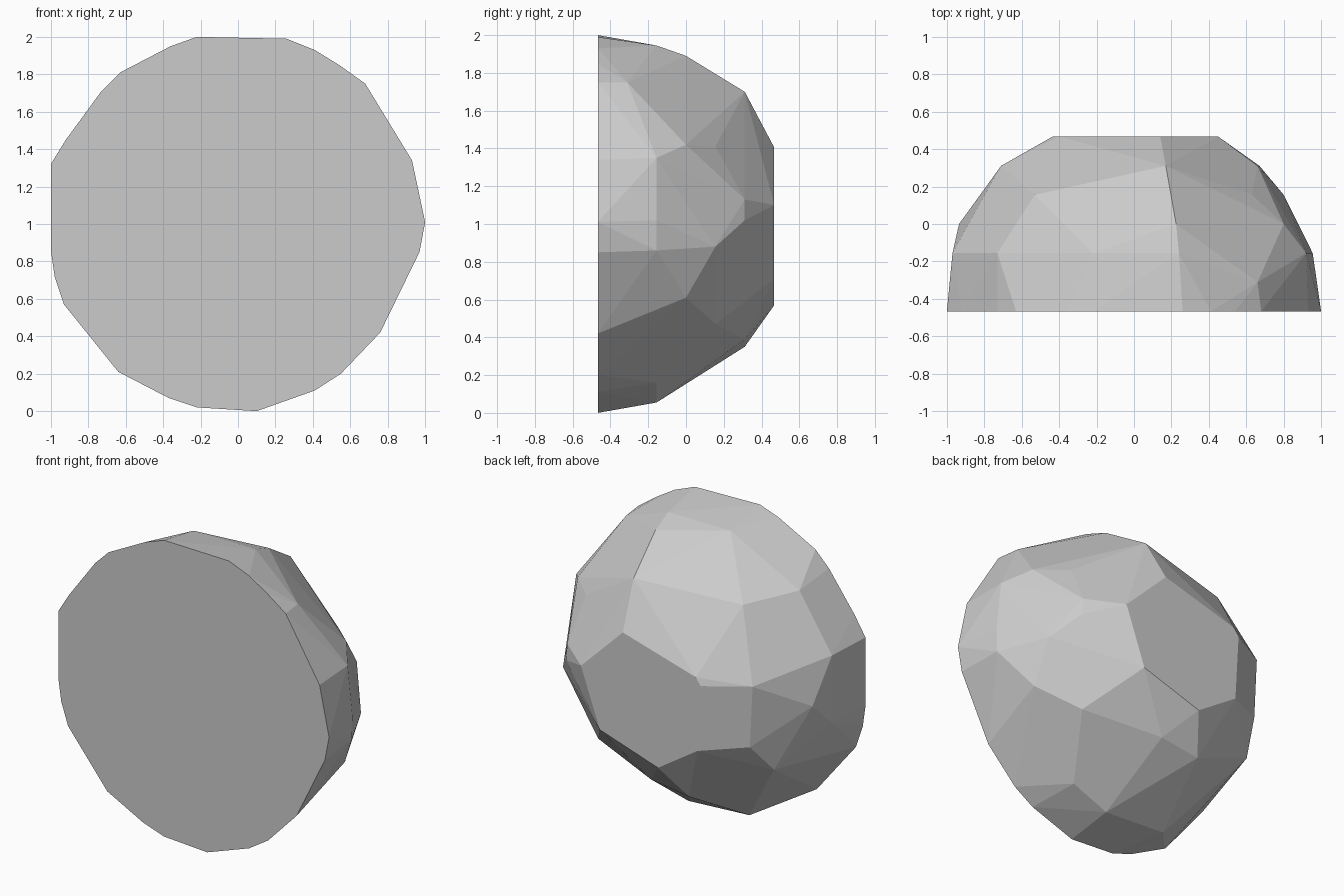
import bpy, bmesh, math

# Cross-sections of the cut boulder: depth y -> (x, z) corner points
front_rim = [(-0.22, 2.0), (0.26, 1.99), (0.41, 1.93), (0.54, 1.85), (0.68, 1.75),
             (0.93, 1.34), (1.0, 1.01), (0.97, 0.85), (0.76, 0.42), (0.55, 0.2),
             (0.41, 0.11), (0.1, 0.0), (-0.22, 0.02), (-0.37, 0.07), (-0.64, 0.21),
             (-0.93, 0.57), (-0.98, 0.72), (-1.0, 0.86), (-1.0, 1.32), (-0.92, 1.45),
             (-0.73, 1.71), (-0.63, 1.81), (-0.36, 1.95)]
upper_front = [(0.66, 1.75)]
shoulder = [(0.24, 1.945), (-0.22, 1.945), (-0.73, 1.68), (-0.97, 1.31), (-0.97, 0.86),
            (-0.36, 0.08), (0.09, 0.055), (0.345, 0.16), (0.95, 0.86), (0.955, 1.02),
            (0.92, 1.35), (0.82, 1.47)]
middle = [(0.225, 1.89), (-0.935, 1.02), (-0.51, 0.31), (0.79, 0.61), (0.80, 1.42)]
rear = [(-0.53, 1.65), (-0.76, 0.61), (0.54, 0.47), (0.80, 0.88), (0.63, 1.41)]
back_shoulder = [(0.17, 1.70), (-0.71, 1.21), (-0.69, 0.80), (-0.24, 0.35), (0.04, 0.39),
                 (0.67, 1.02), (0.66, 1.13)]
back_facet = [(0.45, 1.1), (0.14, 1.405), (-0.40, 1.25), (-0.435, 1.20), (-0.41, 0.76),
              (-0.12, 0.57), (0.31, 0.71)]
sections = [(-0.467, front_rim), (-0.311, upper_front), (-0.156, shoulder), (0.0, middle),
            (0.156, rear), (0.311, back_shoulder), (0.467, back_facet)]

# Wrap the sections in a faceted shell
bm = bmesh.new()
for y, ring in sections:
    for x, z in ring:
        bm.verts.new((x, y, z))
hull = bmesh.ops.convex_hull(bm, input=bm.verts)
loose = [v for v in bm.verts if not v.link_faces]
bmesh.ops.delete(bm, geom=loose, context='VERTS')

# Merge the flat front and back facets into single faces
bmesh.ops.dissolve_limit(bm, angle_limit=math.radians(0.5), verts=bm.verts, edges=bm.edges)
bmesh.ops.recalc_face_normals(bm, faces=bm.faces)
mesh = bpy.data.meshes.new("half_boulder")
bm.to_mesh(mesh)
bm.free()
boulder = bpy.data.objects.new("half_boulder", mesh)
bpy.context.collection.objects.link(boulder)
